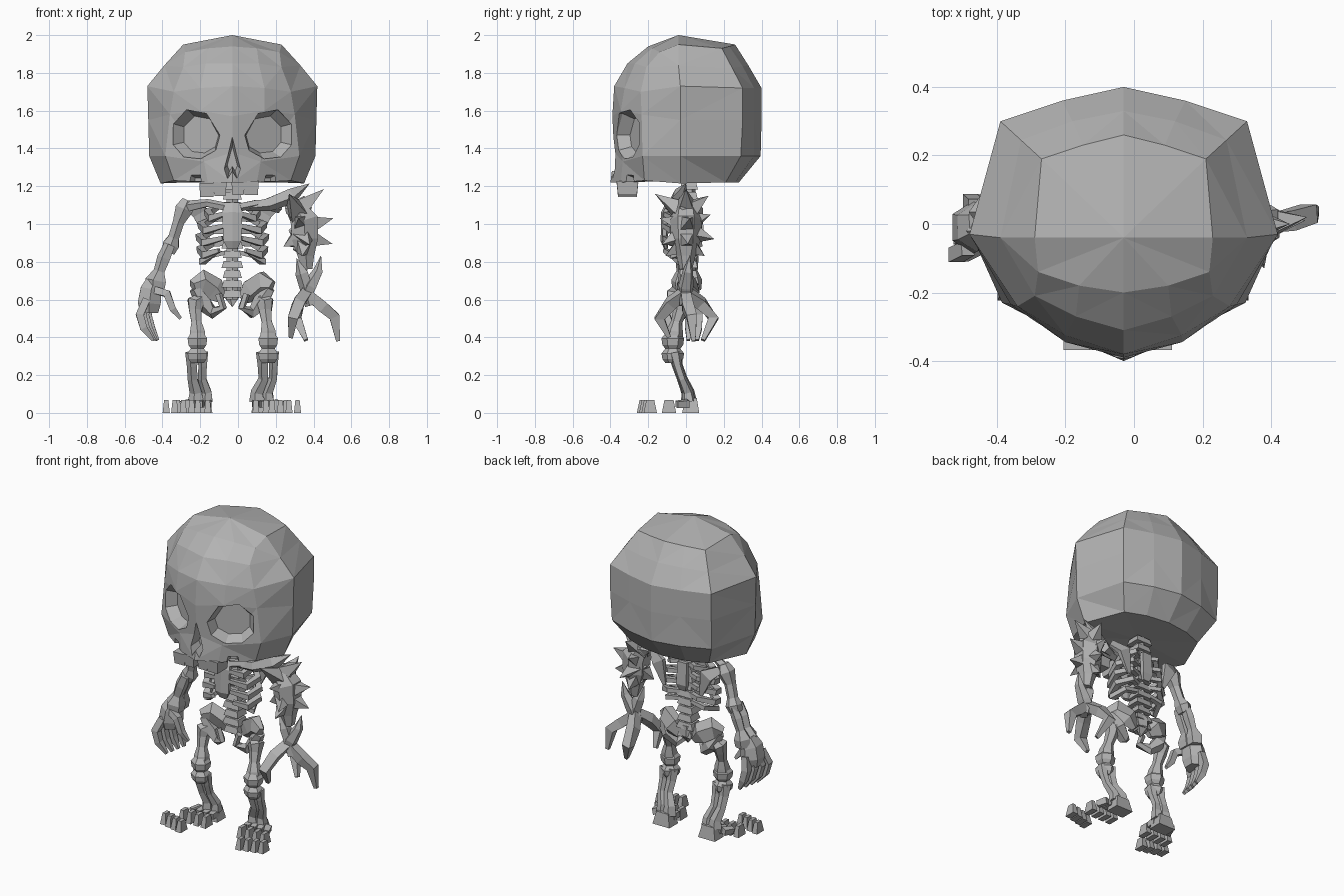
import bpy, bmesh, math
from mathutils import Vector

V = Vector
CX = -0.03  # midline of skull and torso
bone = bpy.data.materials.new("bone grey")
bone.diffuse_color = (0.45, 0.45, 0.45, 1)


def finish(name, bm):
    bmesh.ops.recalc_face_normals(bm, faces=bm.faces)
    me = bpy.data.meshes.new(name)
    bm.to_mesh(me)
    bm.free()
    me.materials.append(bone)
    ob = bpy.data.objects.new(name, me)
    bpy.context.collection.objects.link(ob)
    return ob


def tube(name, pts, radii, sides=5, flat=1.0, up=(0, 1, 0)):
    """Faceted bone along a path; a zero radius makes a point."""
    pts = [V(p) for p in pts]
    bm, rings = bmesh.new(), []
    for i, (p, r) in enumerate(zip(pts, radii)):
        d = (pts[min(i + 1, len(pts) - 1)] - pts[max(i - 1, 0)]).normalized()
        ref = V(up) if abs(d.dot(V(up))) < 0.95 else V((1, 0, 0))
        a = d.cross(ref).normalized()
        b = a.cross(d)
        if r == 0:
            rings.append([bm.verts.new(p)])
            continue
        rings.append([bm.verts.new(p + a * r * math.cos(t) + b * r * flat * math.sin(t))
                      for t in (2 * math.pi * (k + 0.5) / sides for k in range(sides))])
    for r0, r1 in zip(rings, rings[1:]):
        for k in range(sides):
            j = (k + 1) % sides
            q = [r0[k % len(r0)], r0[j % len(r0)], r1[j % len(r1)], r1[k % len(r1)]]
            q = list(dict.fromkeys(q))
            if len(q) > 2:
                bm.faces.new(q)
    for r in (rings[0], rings[-1]):
        if len(r) > 2:
            bm.faces.new(r)
    return finish(name, bm)


def block(name, c, size, taper=0.75):
    """Box with a narrower top."""
    bm = bmesh.new()
    bmesh.ops.create_cube(bm, size=1)
    for v in bm.verts:
        k = taper if v.co.z > 0 else 1
        v.co = V(c) + V((v.co.x * size[0] * k, v.co.y * size[1] * k, v.co.z * size[2]))
    return finish(name, bm)


def prism(name, outline, origin, out, depth, shrink):
    """Tapered cutter: outline (sideways, z) pushed inward against 'out'."""
    out = V(out).normalized()
    side = V((-out.y, out.x, 0))
    bm = bmesh.new()
    rings = []
    for dist, k in ((0.15, 1.0), (0, 1.0), (-depth, shrink)):
        rings.append([bm.verts.new(V(origin) + out * dist + side * u * k + V((0, 0, w * k)))
                      for u, w in outline])
    n = len(outline)
    for r0, r1 in zip(rings, rings[1:]):
        for i in range(n):
            bm.faces.new([r0[i], r0[(i + 1) % n], r1[(i + 1) % n], r1[i]])
    bm.faces.new(rings[0])
    bm.faces.new(rings[-1])
    ob = finish(name, bm)
    ob.hide_render = True
    return ob


# Skull: stacked half rings from face midline round to the back, mirrored
half_rings = [
    [(0, -.20, 1.94), (.13, -.18, 1.93), (.25, -.14, 1.91), (.26, -.04, 1.95), (.24, .19, 1.93), (.12, .23, 1.94), (0, .26, 1.95)],
    [(0, -.31, 1.85), (.14, -.27, 1.85), (.26, -.21, 1.83), (.36, -.04, 1.84), (.30, .245, 1.825), (.15, .30, 1.835), (0, .33, 1.84)],
    [(0, -.38, 1.73), (.17, -.325, 1.72), (.31, -.24, 1.70), (.45, -.03, 1.73), (.36, .30, 1.72), (.18, .36, 1.72), (0, .40, 1.72)],
    [(0, -.39, 1.57), (.17, -.345, 1.60), (.33, -.235, 1.58), (.445, -.03, 1.55), (.36, .30, 1.55), (.18, .36, 1.55), (0, .40, 1.55)],
    [(0, -.38, 1.38), (.15, -.335, 1.33), (.355, -.23, 1.36), (.44, -.03, 1.36), (.355, .29, 1.36), (.18, .36, 1.36), (0, .395, 1.36)],
    [(0, -.40, 1.22), (.13, -.345, 1.22), (.31, -.22, 1.23), (.38, -.03, 1.215), (.28, .21, 1.22), (.15, .26, 1.22), (0, .28, 1.22)],
]
bm = bmesh.new()
loops = [[bm.verts.new((CX + x, y, z)) for x, y, z in h] +
         [bm.verts.new((CX - x, y, z)) for x, y, z in h[-2:0:-1]] for h in half_rings]
top, low = bm.verts.new((CX, -.04, 2.0)), bm.verts.new((CX, 0, 1.23))
n = len(loops[0])
for i in range(n):
    j = (i + 1) % n
    bm.faces.new([top, loops[0][i], loops[0][j]])
    bm.faces.new([low, loops[-1][j], loops[-1][i]])
    for a, b in zip(loops, loops[1:]):
        bm.faces.new([a[i], b[i], b[j], a[j]])
bmesh.ops.triangulate(bm, faces=bm.faces)
skull = finish("skull", bm)

# Eye sockets, nose opening and small jaw notches cut into the skull
eye = [(.15, .0), (.125, -.08), (.04, -.125), (-.06, -.115), (-.125, -.05), (-.125, .06), (-.04, .135), (.08, .115)]
nose = [(0, .12), (.045, -.05), (.025, -.10), (0, -.06), (-.025, -.10), (-.045, -.05)]
cuts = [prism("nose_cutter", nose, (CX, -.385, 1.34), (0, -1, 0), .07, .6)]
for s in (-1, 1):
    cuts.append(prism("eye_cutter", [(-s * u, w) for u, w in eye], (CX + s * .20, -.30, 1.47), (s * .45, -.9, 0), .06, .75))
    notch = [(-.06, -.1), (.06, -.1), (.035, .04), (-.025, .04)]
    cuts.append(prism("notch_cutter", notch, (CX + s * .2, -.30, 1.22), (s * .45, -.9, 0), .04, .6))
for c in cuts:
    m = skull.modifiers.new("cut", "BOOLEAN")
    m.object, m.operation, m.solver = c, "DIFFERENCE", "EXACT"
bpy.context.view_layer.update()
cut_mesh = bpy.data.meshes.new_from_object(skull.evaluated_get(bpy.context.evaluated_depsgraph_get()))
skull.modifiers.clear()
skull.data = cut_mesh
for c in cuts:
    bpy.data.objects.remove(c)

# Upper teeth
for x, w, z in ((-.165, .07, 1.18), (-.095, .06, 1.185), (.0, .06, 1.19), (.07, .07, 1.19)):
    block("tooth", (x, -.31, z), (w, .10, .075), 1.15)

# Spine with stacked vertebrae, back plate and breastbone
for i in range(12):
    z = .63 + i * .052
    block("vertebra", (CX, .015, z), (.115 if i % 2 else .10, .095, .038), .8)
tube("spine_core", [(CX, .015, .6), (CX, .015, 1.23)], [.035, .035], 6)
tube("back_plate", [(CX, .07, .92), (CX, .08, .96), (CX, .07, 1.1)], [.03, .05, .045], 4, .4)
tube("breastbone", [(CX, -.105, .87), (CX, -.115, .91), (CX, -.11, 1.06), (CX, -.09, 1.11)], [.03, .055, .062, .045], 6, .35)

# Ribs, collarbone and shoulder blade on each side
for s in (-1, 1):
    for z, w, front in ((1.06, .13, .04), (.995, .165, .045), (.93, .175, .05), (.865, .17, .07)):
        path = [(.03, .04, z + .03), (.6 * w, .07, z + .03), (w, .01, z), (.85 * w, -.07, z - .03), (front, -.11, z - .005)]
        tube("rib", [(CX + s * x, y, h) for x, y, h in path], [.02, .023, .028, .029, .018], 4, .85, (0, 0, 1))
    tube("floating_rib", [(CX + s * x, y, h) for x, y, h in ((.03, .04, .85), (.13, .04, .83), (.16, -.04, .80), (.08, -.10, .84))],
         [.018, .024, .026, 0], 4, .8, (0, 0, 1))
    tube("collarbone", [(CX + s * .04, -.09, 1.09), (CX + s * .13, -.07, 1.11), (CX + s * .25, -.01, 1.09)], [.024, .022, .033], 5)
    tube("shoulder_blade", [(CX + s * .24, .04, 1.10), (CX + s * .17, .075, 1.06), (CX + s * .13, .075, .92)], [.03, .06, .015], 4, .35)

# Pelvis
for s in (-1, 1):
    tube("hip_wing", [(CX + s * x, y, z) for x, y, z in ((.05, .03, .60), (.10, .03, .65), (.165, .0, .69), (.21, -.03, .67))],
         [.03, .07, .07, .035], 5, .65)
    tube("hip_socket", [(CX + s * x, y, z) for x, y, z in ((.20, -.02, .66), (.15, 0, .58), (.10, -.01, .53), (.05, -.05, .56), (.075, -.05, .63))],
         [.03, .047, .033, .022, .02], 5)
tube("sacrum", [(CX, .03, .68), (CX, .04, .62), (CX, .02, .56)], [.06, .05, 0], 5, .6)

# Legs with knobbly knees and feet turned slightly outward
for s, hip, knee, ankle in ((-1, -.225, -.215, -.195), (1, .145, .16, .13)):
    tube("thigh_bone", [(hip - .03 * s, -.01, .61), (hip, -.02, .585), (hip, -.03, .54), ((hip + knee) / 2, -.05, .48), (knee, -.06, .43), (knee, -.065, .38)],
         [.03, .05, .038, .03, .045, .05], 6)
    tube("knee", [(knee, -.07, z) for z in (.425, .395, .36, .34, .315, .285, .265)],
         [.035, .06, .055, .04, .06, .055, .04], 6)
    for dx, r in ((-.026, .03), (.03, .025)):
        tube("shin_bone", [(knee + dx, -.06, .32), (knee + dx, -.045, .25), (knee + dx * .9, -.02, .18), (ankle + dx, .01, .11), (ankle + dx, .015, .06)],
             [r * 1.3, r, r * .95, r * 1.2, r * 1.5], 5)
    block("heel", (ankle, .025, .04), (.12, .09, .08), .7)
    for k in range(4):
        x = ankle + s * (k * .038 - .035)
        tube("foot_bone", [(x, .01, .05), (x + s * k * .008, -.05, .045)], [.028, .024], 4)
        block("foot_knuckle", (x + s * k * .015, -.09, .034), (.036, .075, .068), .65)
    for k in range(4):
        block("toe", (ankle + s * (.05 + k * .045), -.225 + k * .012, .034), (.038, .07, .068), .6)

# Plain arm with a relaxed hand
tube("upper_arm", [(-.265, .0, 1.125), (-.285, .0, 1.08), (-.315, .0, 1.01), (-.34, .01, .93), (-.355, .02, .89), (-.37, .02, .85)], [.035, .055, .035, .033, .05, .04], 6)
for y, r in ((-.02, .032), (.035, .028)):
    tube("forearm", [(-.36, y, .89), (-.39, y, .82), (-.415, y, .75), (-.43, y, .70), (-.435, y, .65)], [r, r * 1.2, r, r * 1.9, r * 1.7], 5)
tube("palm", [(-.44, 0, .70), (-.46, -.01, .65), (-.47, -.01, .58), (-.47, -.01, .53)], [.05, .065, .07, .055], 6, 1.1)
for k in range(4):
    y, d = -.09 + k * .052, k * .014
    tube("finger", [(-.485 + d * .5, y * .8, .60), (-.52 + d, y, .52), (-.50 + d, y, .45), (-.45 + d * .6, y * .9, .385)], [.028, .03, .027, .012], 4)
tube("thumb", [(-.44, -.05, .65), (-.375, -.08, .63), (-.345, -.08, .55), (-.305, -.07, .50)], [.028, .028, .024, .012], 4)

# Spiked shoulder: thick core bristling with thorns, plus one long horn
tube("spiked_arm", [(.25, 0, 1.08), (.30, 0, 1.09), (.35, 0, 1.02), (.355, 0, .92), (.36, 0, .83), (.365, 0, .76)], [.03, .06, .085, .08, .05, .033], 6)
tube("shoulder_horn", [(.04, -.07, 1.09), (.16, -.06, 1.105), (.28, -.03, 1.15), (.38, .0, 1.215)], [.022, .038, .045, 0], 5)
thorns = [((.31, 0, 1.07), (.455, .0, 1.185)), ((.36, 0, .99), (.505, .02, 1.03)), ((.36, 0, .93), (.50, .01, .895)),
          ((.32, 0, 1.05), (.27, -.165, 1.16)), ((.33, 0, 1.06), (.35, .12, 1.15)), ((.34, 0, .96), (.37, .15, .92)),
          ((.34, 0, .95), (.38, -.13, .89)), ((.34, 0, 1.0), (.32, -.14, 1.03)), ((.34, 0, 1.0), (.32, .13, 1.05)),
          ((.33, 0, .93), (.24, -.02, .88)), ((.35, 0, .9), (.34, -.11, .83)), ((.35, 0, .9), (.34, .10, .83))]
for a, b in thorns:
    tube("thorn", [a, b], [.075, 0], 4)

# Clawed forearm: two crossing bones with horned elbow and three hooked talons
tube("claw_forearm", [(.31, -.02, .82), (.34, -.01, .74), (.37, 0, .64), (.39, 0, .57)], [0, .037, .037, .035], 5)
tube("claw_forearm", [(.44, .02, .835), (.425, .01, .75), (.38, 0, .67), (.34, 0, .59)], [0, .028, .042, .032], 5)
talons = [[(.38, 0, .62), (.45, .01, .56), (.51, .03, .51), (.53, .04, .38)],
          [(.36, 0, .64), (.32, -.08, .58), (.29, -.14, .50), (.28, -.09, .40)],
          [(.36, 0, .64), (.32, .08, .58), (.31, .145, .50), (.36, .09, .385)]]
for p in talons:
    tube("talon", p, [.037, .042, .038, .015], 4)
